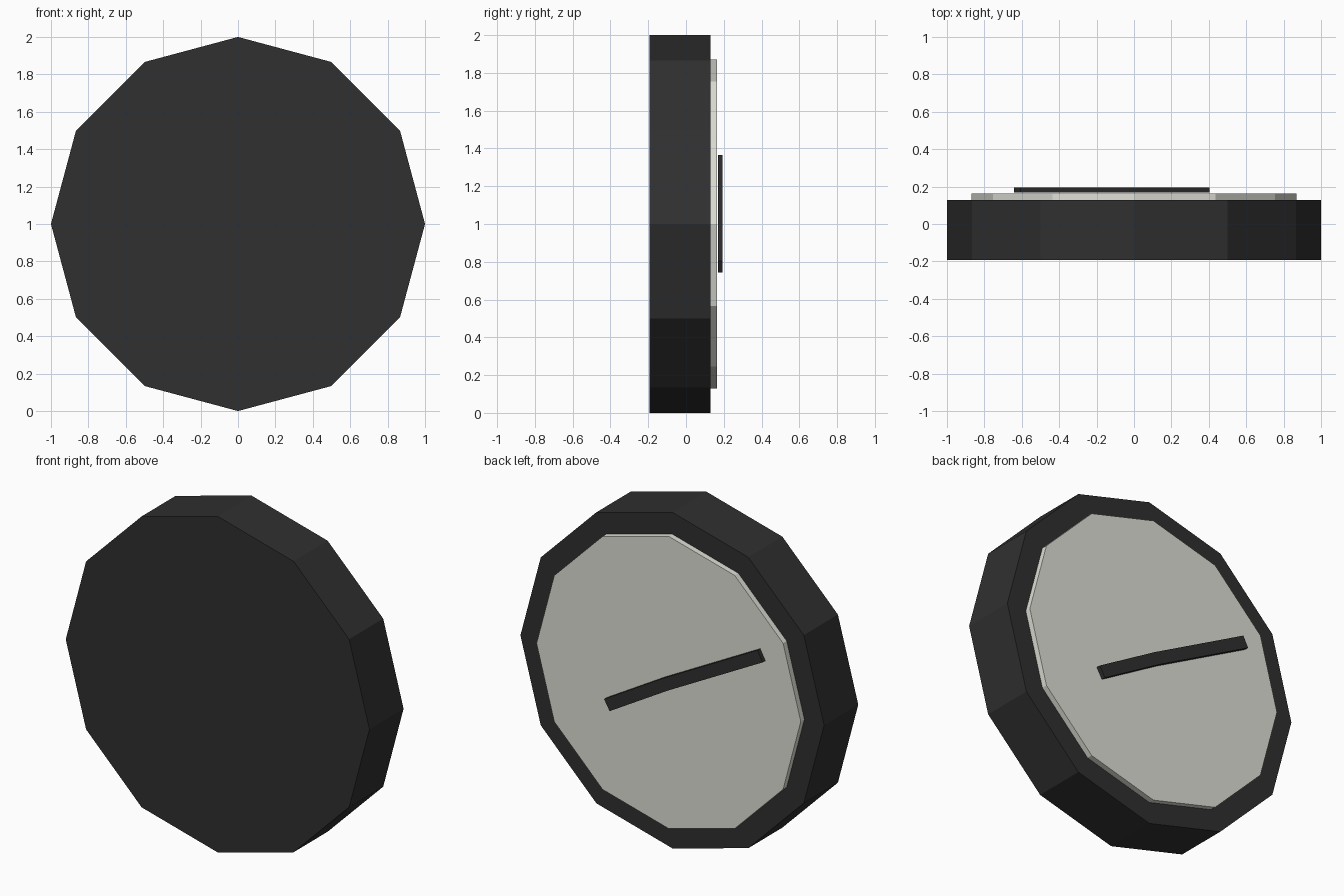
import bpy, bmesh, math

if "Cube" in bpy.data.objects:
    bpy.data.objects.remove(bpy.data.objects["Cube"])


def material(name, rgb):
    m = bpy.data.materials.new(name)
    m.diffuse_color = (*rgb, 1)
    m.use_nodes = True
    m.node_tree.nodes["Principled BSDF"].inputs["Base Color"].default_value = m.diffuse_color
    return m


charcoal = material("charcoal", (0.029, 0.029, 0.029))
off_white = material("off white", (0.73, 0.73, 0.67))


def prism(name, outline, y0, y1, mat):
    """Extrude an (x, z) outline from y0 to y1."""
    bm = bmesh.new()
    face = bm.faces.new([bm.verts.new((x, y0, z)) for x, z in outline])
    new = bmesh.ops.extrude_face_region(bm, geom=[face])["geom"]
    verts = [v for v in new if isinstance(v, bmesh.types.BMVert)]
    bmesh.ops.translate(bm, verts=verts, vec=(0, y1 - y0, 0))
    bmesh.ops.recalc_face_normals(bm, faces=bm.faces)
    me = bpy.data.meshes.new(name)
    bm.to_mesh(me)
    bm.free()
    me.materials.append(mat)
    ob = bpy.data.objects.new(name, me)
    bpy.context.collection.objects.link(ob)
    return ob


def polygon(r, n=12):
    return [(r * math.sin(2 * math.pi * i / n), 1 + r * math.cos(2 * math.pi * i / n))
            for i in range(n)]


HALF = 0.036                      # half width of the hands
MITRE = math.radians(-29.3)       # shared joint line at the pivot


def hand(name, sign, tilt, length):
    """Flat bar from the pivot; sign -1 points to -x and up, +1 to +x and down."""
    a = math.radians(-tilt)
    tip = (sign * length * math.cos(a), 1 + sign * length * math.sin(a))

    def edge(base, ang, s):
        return (base[0] - s * HALF * math.sin(ang), base[1] + s * HALF * math.cos(ang))

    pts = [edge((0, 1), MITRE, 1), edge(tip, a, 1), edge(tip, a, -1), edge((0, 1), MITRE, -1)]
    prism(name, pts, 0.169, 0.194, charcoal)


# Clock case and dial
prism("clock_case", polygon(1.0), -0.192, 0.129, charcoal)
prism("dial", polygon(0.87), 0.129, 0.163, off_white)

# Hands
hand("minute_hand", -1, 28.2, 0.708)
hand("hour_hand", 1, 30.4, 0.447)
